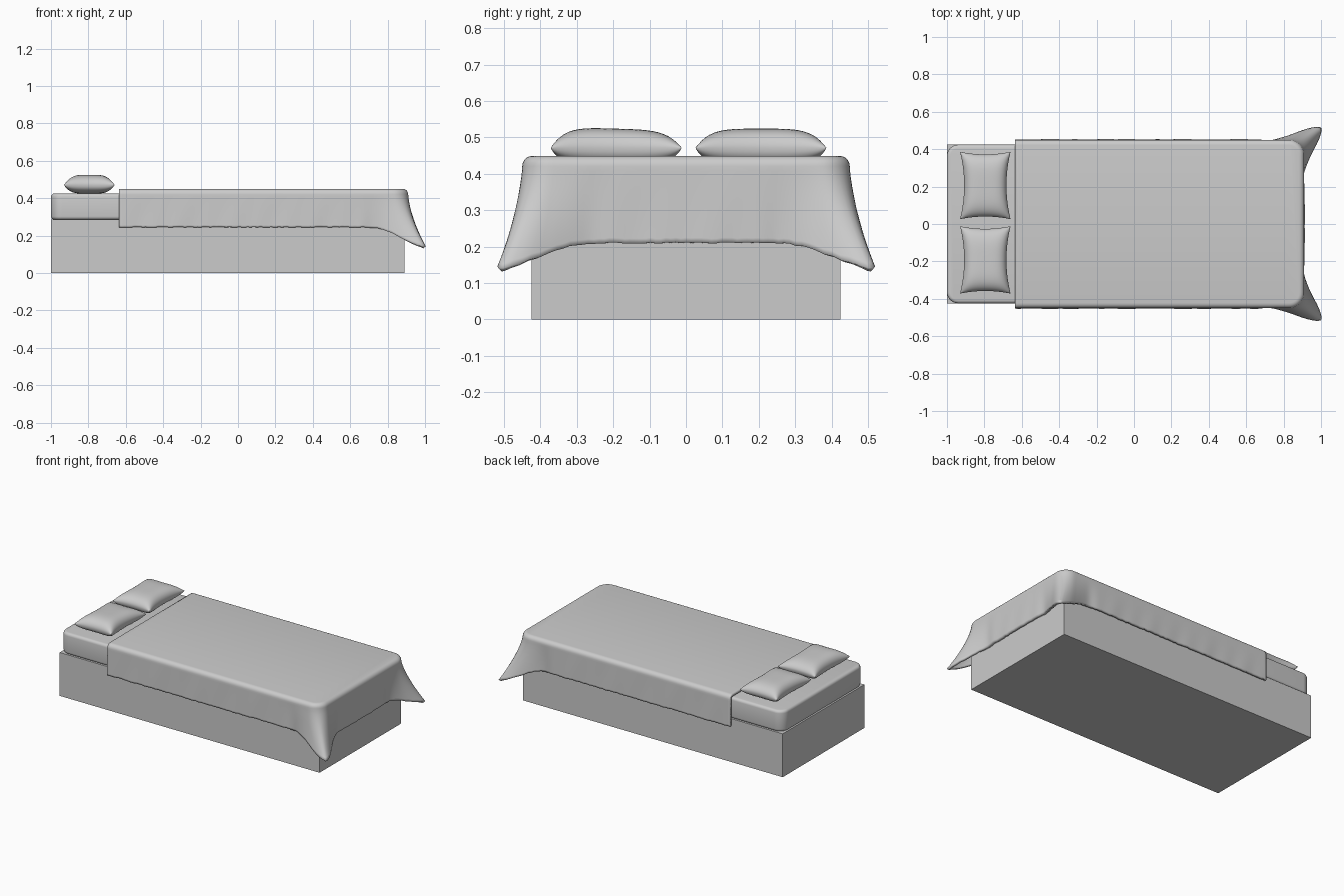
import bpy, bmesh, math, random
from mathutils import Matrix, Vector

if "Cube" in bpy.data.objects:
    bpy.data.objects.remove(bpy.data.objects["Cube"])

random.seed(4)


def finish(bm, name, smooth=None):
    bmesh.ops.recalc_face_normals(bm, faces=bm.faces)
    me = bpy.data.meshes.new(name)
    bm.to_mesh(me)
    bm.free()
    ob = bpy.data.objects.new(name, me)
    bpy.context.collection.objects.link(ob)
    if smooth:
        bpy.ops.object.select_all(action='DESELECT')
        ob.select_set(True)
        bpy.context.view_layer.objects.active = ob
        bpy.ops.object.shade_smooth_by_angle(angle=math.radians(smooth))
    return ob


def box(x0, x1, y0, y1, z0, z1):
    bm = bmesh.new()
    bmesh.ops.create_cube(bm, size=1)
    for v in bm.verts:
        v.co = Vector(((x0 + x1) / 2 + v.co.x * (x1 - x0),
                       (y0 + y1) / 2 + v.co.y * (y1 - y0),
                       (z0 + z1) / 2 + v.co.z * (z1 - z0)))
    return bm


# Bed base: plain box
finish(box(-1, 0.89, -0.424, 0.424, 0, 0.285), "bed_base")

# Mattress: rounded vertical corners, then softened rims
bm = box(-1, 0.885, -0.424, 0.424, 0.285, 0.425)
vert = [e for e in bm.edges if abs(e.verts[0].co.z - e.verts[1].co.z) > 0.01]
bmesh.ops.bevel(bm, geom=vert, offset=0.06, segments=8, profile=0.5, affect='EDGES')
rim = [e for e in bm.edges if abs(e.verts[0].co.z - e.verts[1].co.z) < 0.001]
bmesh.ops.bevel(bm, geom=rim, offset=0.018, segments=4, profile=0.5, affect='EDGES')
finish(bm, "mattress", 40)

# Blanket: drape swept round a U-shaped path, flaring at the two foot corners
X0, X1, Y, R = -0.635, 0.91, 0.45, 0.08
TOP, EDGE = 0.449, 0.028
SIDE, ARC, FOOT = X1 - R - X0, R * math.pi / 2, 2 * (Y - R)
TOTAL = 2 * SIDE + 2 * ARC + FOOT


def path(s):
    """Point and outward normal at arc length s."""
    if s > TOTAL / 2:
        p, n = path(TOTAL - s)
        return Vector((p.x, -p.y)), Vector((n.x, -n.y))
    if s < SIDE:
        return Vector((X0 + s, -Y)), Vector((0, -1))
    if s < SIDE + ARC:
        a = (s - SIDE) / R
        n = Vector((math.sin(a), -math.cos(a)))
        return Vector((X1 - R, R - Y)) + n * R, n
    return Vector((X1, R - Y + s - SIDE - ARC)), Vector((1, 0))


COLS, ROWS = 280, 16
bm = bmesh.new()
cols = []
for i in range(COLS + 1):
    s = TOTAL * i / COLS
    p, n = path(s)
    sm = min(s, TOTAL - s)
    c = sm - SIDE - ARC / 2                      # distance from corner
    flare = math.exp(-(abs(c) / 0.078) ** 1.6)
    valley = 0.008 * math.exp(-((abs(c) - 0.18) / 0.04) ** 2)
    flat = 0.245 if c < 0 else 0.21
    blend = math.exp(-(c / 0.09) ** 2)
    hem = flat + (0.142 - flat) * blend + random.uniform(-0.002, 0.002)
    side = -1 if s < TOTAL / 2 else 1
    pull = Vector((0.113, side * 0.087)) * flare
    col = []
    for k in range(6):
        a = math.pi / 2 * k / 5
        q = p - n * EDGE * (1 - math.sin(a))
        col.append(bm.verts.new((q.x, q.y, TOP - EDGE * (1 - math.cos(a)))))
    z0 = TOP - EDGE
    for k in range(1, ROWS + 1):
        t = k / ROWS
        ripple = 0.002 * math.sin(s * 31 + 2 * t) * math.sin(s * 13) * t
        q = p + n * (0.003 * t + ripple - valley * t) + pull * t ** 1.4
        col.append(bm.verts.new((q.x, q.y, z0 + (hem - z0) * t)))
    cols.append(col)
for a, b in zip(cols, cols[1:]):
    for k in range(len(a) - 1):
        bm.faces.new((a[k], a[k + 1], b[k + 1], b[k]))
bm.faces.new([c[0] for c in cols])
blanket = finish(bm, "blanket", 50)
if max(blanket.data.polygons, key=lambda f: f.area).normal.z < 0:
    blanket.data.flip_normals()
mod = blanket.modifiers.new("thickness", 'SOLIDIFY')
mod.thickness = 0.016
mod.offset = -1


# Pillows: two puffed sheets sharing a pinched seam
def pillow(name, cy, tilt):
    bm = bmesh.new()
    for sign, depth, power in ((1, 0.052, 0.55), (-1, 0.048, 0.4)):
        g = bmesh.ops.create_grid(bm, x_segments=28, y_segments=28, size=1)
        for v in g["verts"]:
            u, w = math.sin(v.co.x * math.pi / 2), math.sin(v.co.y * math.pi / 2)
            puff = max(0, (1 - u ** 4) * (1 - w ** 4)) ** power
            v.co = Vector((u * (0.135 - 0.022 * (1 - w * w)),
                           w * (0.18 - 0.014 * (1 - u * u)),
                           sign * depth * puff))
            if sign > 0:
                v.co.z -= tilt * w * puff
    bmesh.ops.remove_doubles(bm, verts=bm.verts, dist=0.0002)
    bmesh.ops.transform(bm, matrix=Matrix.Translation((-0.795, cy, 0.472)), verts=bm.verts)
    finish(bm, name, 70)


pillow("pillow_front", -0.192, 0.005)
pillow("pillow_back", 0.206, 0.0)
